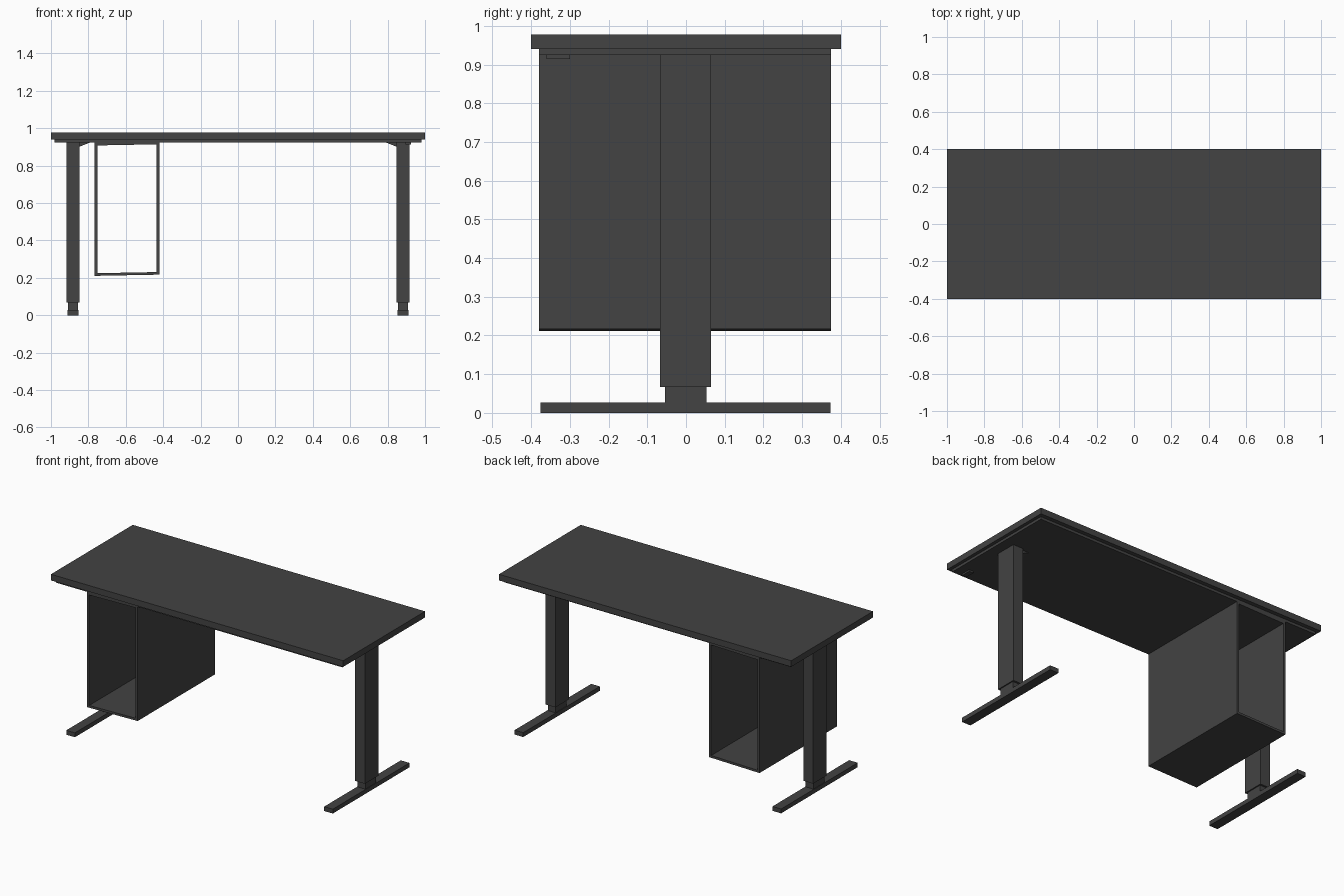
import bpy

if "Cube" in bpy.data.objects:
    bpy.data.objects.remove(bpy.data.objects["Cube"])

mat = bpy.data.materials.new("dark_grey")
mat.diffuse_color = (0.056, 0.056, 0.056, 1)
mat.use_nodes = True
mat.node_tree.nodes["Principled BSDF"].inputs["Base Color"].default_value = mat.diffuse_color


def prism(name, profile, y0, y1):
    """Extrude an x-z outline (counter-clockwise seen from the front) along y."""
    n = len(profile)
    verts = [(x, y, z) for y in (y0, y1) for x, z in profile]
    faces = [tuple(range(n)), tuple(reversed(range(n, 2 * n)))]
    faces += [(i, i + n, (i + 1) % n + n, (i + 1) % n) for i in range(n)]
    me = bpy.data.meshes.new(name)
    me.from_pydata(verts, [], faces)
    me.materials.append(mat)
    ob = bpy.data.objects.new(name, me)
    bpy.context.collection.objects.link(ob)
    return ob


def box(name, x0, x1, y0, y1, z0, z1):
    return prism(name, [(x0, z0), (x1, z0), (x1, z1), (x0, z1)], y0, y1)


# Desk top and the slightly smaller panel under it
box("desk_top", -1, 1, -0.4, 0.4, 0.94, 0.978)
box("under_panel", -0.98, 0.98, -0.38, 0.375, 0.924, 0.94)

# Telescopic legs with long feet, mirrored to the left
for ob in (
    box("leg_sleeve", 0.848, 0.916, -0.067, 0.065, 0.067, 0.925),
    box("leg_inner_post", 0.856, 0.909, -0.054, 0.053, 0.025, 0.07),
    box("foot", 0.853, 0.912, -0.376, 0.373, 0, 0.027),
    prism("leg_bracket", [(0.79, 0.924), (0.85, 0.9), (0.85, 0.924)], -0.05, 0.05),
):
    mir = ob.modifiers.new("mirror", "MIRROR")
    mir.use_axis[0] = True

# Small height control under the right front edge
box("height_control", 0.895, 0.925, -0.36, -0.3, 0.914, 0.925)

# Hanging cabinet, open at front and back, floor and roof slightly sloped
X0, X1, T = -0.766, -0.421, 0.014
Y0, Y1 = -0.38, 0.375
box("cabinet_left_wall", X0, X0 + T, Y0, Y1, 0.211, 0.924)
box("cabinet_right_wall", X1 - T, X1, Y0, Y1, 0.217, 0.924)
prism("cabinet_floor", [(X0 + T, 0.211), (X1 - T, 0.217), (X1 - T, 0.231), (X0 + T, 0.225)], Y0, Y1)
prism("cabinet_roof", [(X0 + T, 0.908), (X1 - T, 0.914), (X1 - T, 0.925), (X0 + T, 0.925)], Y0, Y1)
